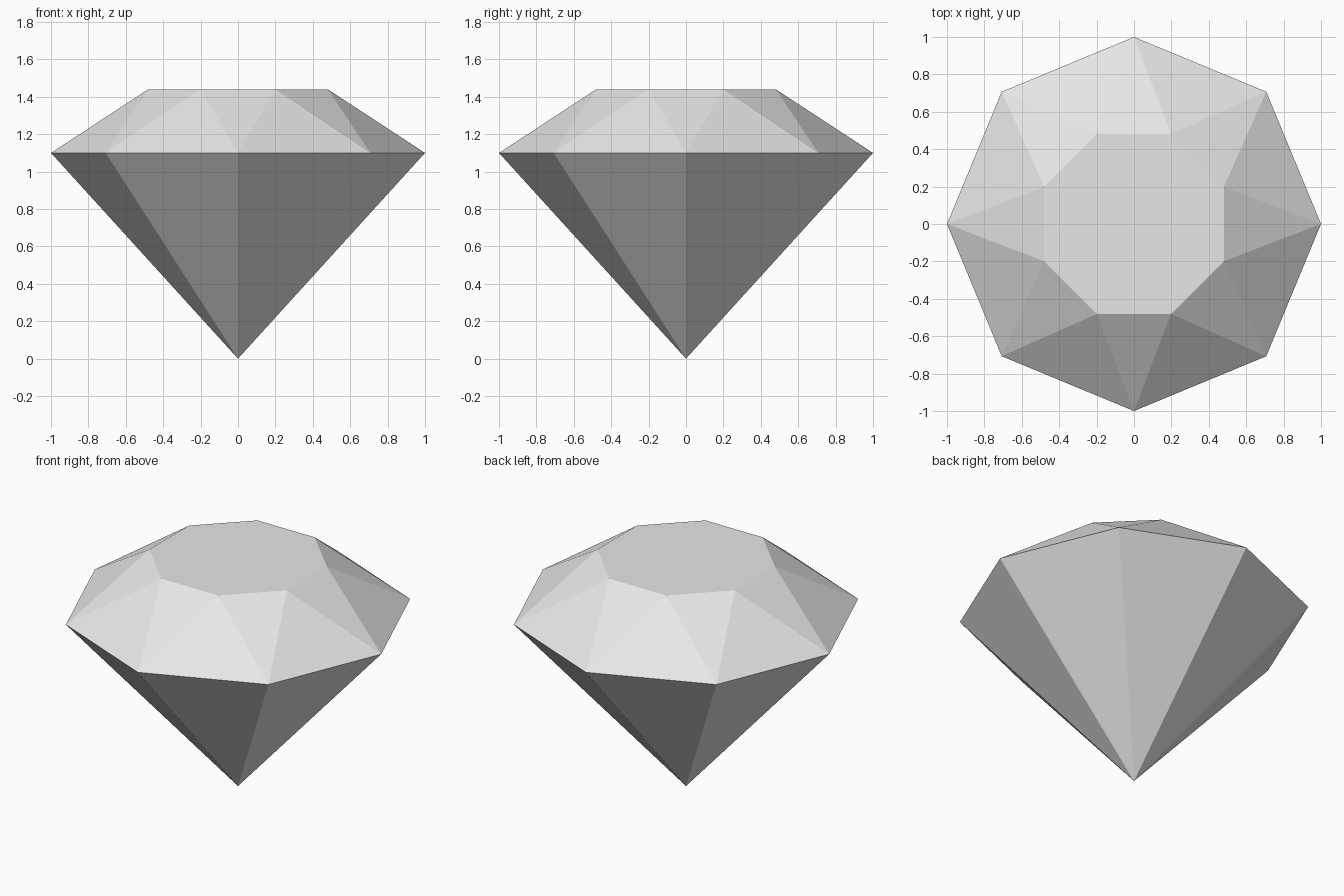
import bpy, bmesh
from math import pi, cos, sin

cube = bpy.data.objects.get("Cube")
if cube:
    bpy.data.objects.remove(cube, do_unlink=True)

SIDES = 8
STEP = 2 * pi / SIDES

# Gem material
grey = bpy.data.materials.new("pale_grey")
grey.use_nodes = True
colour = (0.8, 0.8, 0.8, 1)
grey.diffuse_color = colour
grey.node_tree.nodes["Principled BSDF"].inputs["Base Color"].default_value = colour

bm = bmesh.new()


def ring(radius, z, turn=0.0):
    return [bm.verts.new((radius * cos(i * STEP + turn), radius * sin(i * STEP + turn), z))
            for i in range(SIDES)]


# Point, widest ring, and flat top ring turned by half a side
tip = bm.verts.new((0, 0, 0))
girdle = ring(1.0, 1.10)
table = ring(0.52, 1.44, STEP / 2)

# Lower facets meet at the tip; upper facets alternate up and down
for i in range(SIDES):
    j = (i + 1) % SIDES
    bm.faces.new((girdle[j], girdle[i], tip))
    bm.faces.new((girdle[i], girdle[j], table[i]))
    bm.faces.new((table[i], girdle[j], table[j]))
bm.faces.new(table)
bmesh.ops.recalc_face_normals(bm, faces=bm.faces)

mesh = bpy.data.meshes.new("gem")
bm.to_mesh(mesh)
bm.free()
mesh.materials.append(grey)
gem = bpy.data.objects.new("gem", mesh)
bpy.context.collection.objects.link(gem)
